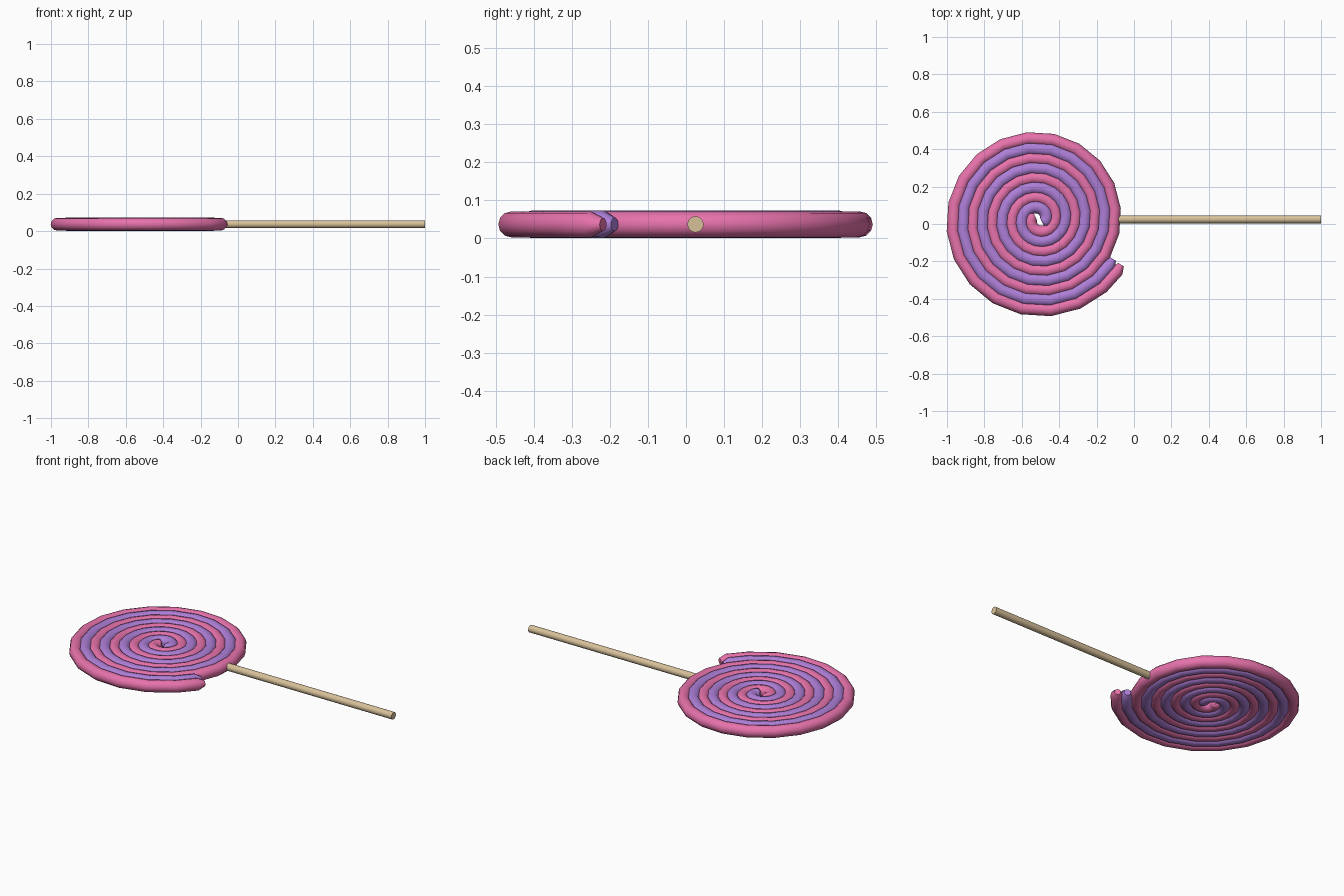
import bpy
from math import cos, sin, tau, pi

if "Cube" in bpy.data.objects:
    bpy.data.objects.remove(bpy.data.objects["Cube"])

CX, CY, CZ = -0.51, 0.025, 0.037   # spiral centre
PITCH = 0.105                      # radius gained per turn


def material(name, rgb):
    m = bpy.data.materials.new(name)
    m.diffuse_color = (*rgb, 1)
    m.use_nodes = True
    m.node_tree.nodes["Principled BSDF"].inputs["Base Color"].default_value = m.diffuse_color
    return m


def spiral(name, r0, t_start, t_end, thick, mat):
    """Round candy rope following a flat spiral; t is counted in turns."""
    n = round((t_end - t_start) * 20)
    ts = [t_start + (t_end - t_start) * i / n for i in range(n + 1)]
    ts.insert(-1, t_end - 0.012)               # extra ring for the rounded tip
    cu = bpy.data.curves.new(name, 'CURVE')
    cu.dimensions = '3D'
    cu.bevel_depth = thick
    cu.bevel_resolution = 4
    cu.use_fill_caps = True
    sp = cu.splines.new('POLY')
    sp.points.add(len(ts) - 1)
    for p, t in zip(sp.points, ts):
        r = r0 + PITCH * t
        p.co = (CX + r * cos(tau * t), CY + r * sin(tau * t), CZ, 1)
    sp.points[-1].radius = 0.5
    sp.points[0].radius = 0.6
    sp.use_smooth = True
    ob = bpy.data.objects.new(name, cu)
    bpy.context.collection.objects.link(ob)
    bpy.ops.object.select_all(action='DESELECT')
    ob.select_set(True)
    bpy.context.view_layer.objects.active = ob
    bpy.ops.object.convert(target='MESH')
    ob = bpy.context.object
    ob.name = name
    ob.data.materials.clear()
    ob.data.materials.append(mat)
    bpy.ops.object.shade_smooth_by_angle(angle=pi / 3)


# Two interleaved candy ropes
spiral("pink_swirl", 0.407, -3.62, 0.92, 0.034, material("pink", (0.80, 0.17, 0.41)))
spiral("purple_swirl", 0.3545, -3.12, 0.922, 0.036, material("purple", (0.42, 0.21, 0.68)))

# Wooden stick
x0, x1 = -0.09, 1.0
bpy.ops.mesh.primitive_cylinder_add(vertices=24, radius=0.021, depth=x1 - x0,
                                    location=((x0 + x1) / 2, CY, CZ), rotation=(0, pi / 2, 0))
stick = bpy.context.object
stick.name = "stick"
stick.data.materials.append(material("wood", (0.68, 0.53, 0.32)))
bpy.ops.object.shade_smooth_by_angle(angle=pi / 6)
